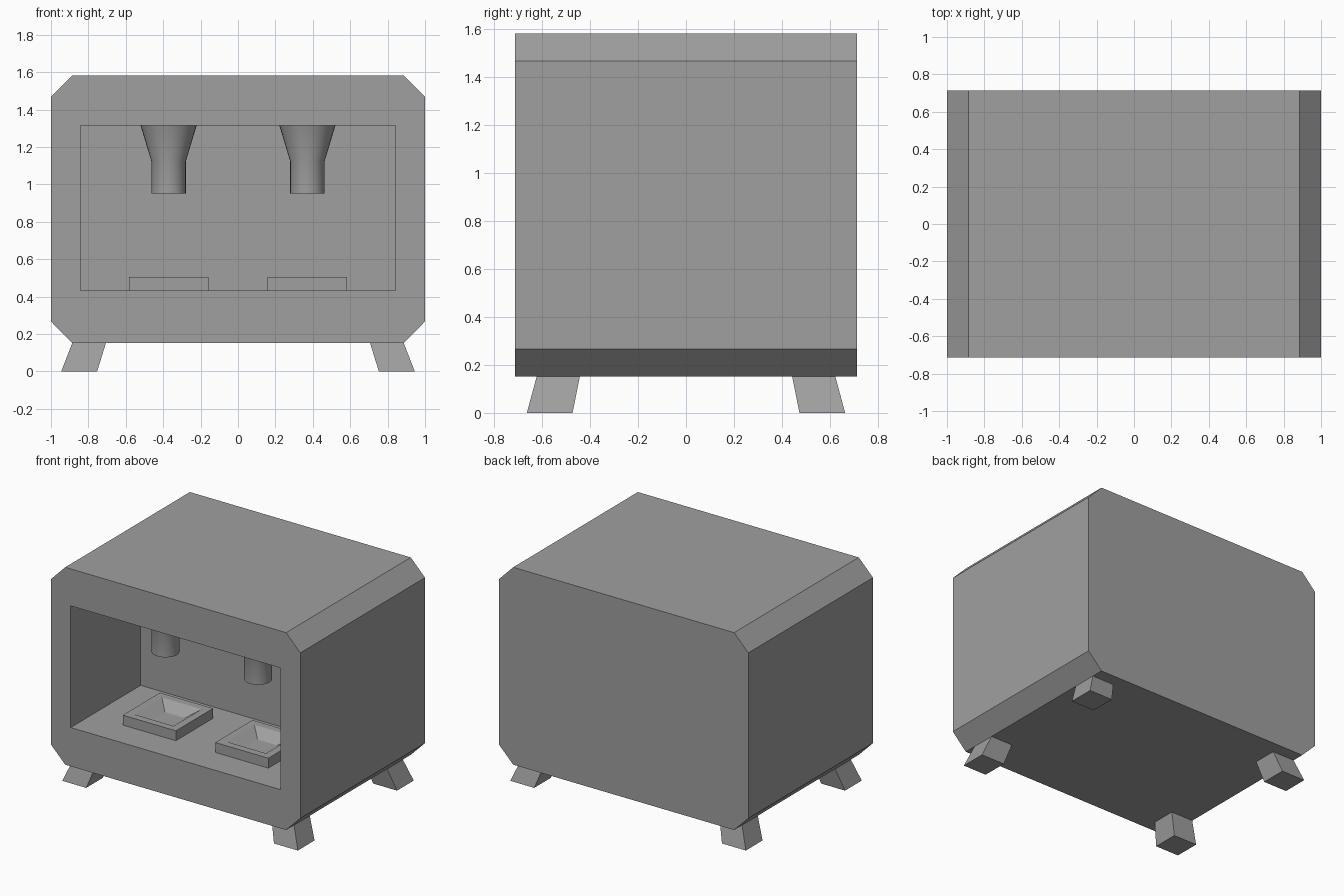
import bpy, bmesh, math

default = bpy.data.objects.get("Cube")
if default:
    bpy.data.objects.remove(default, do_unlink=True)

grey = bpy.data.materials.new("plain grey")
grey.use_nodes = True
COLOUR = (0.35, 0.35, 0.35, 1)
grey.diffuse_color = COLOUR
grey.node_tree.nodes["Principled BSDF"].inputs["Base Color"].default_value = COLOUR

HALF_DEPTH = 0.714
FLOOR, CEILING = 0.433, 1.315   # inside the display opening
BASE, TOP = 0.152, 1.583        # outer shell


def finish(name, bm):
    bmesh.ops.recalc_face_normals(bm, faces=bm.faces)
    mesh = bpy.data.meshes.new(name)
    bm.to_mesh(mesh)
    bm.free()
    mesh.materials.append(grey)
    obj = bpy.data.objects.new(name, mesh)
    bpy.context.collection.objects.link(obj)
    return obj


def loft(name, rings):
    """Solid through a list of point rings, capped at both ends."""
    bm = bmesh.new()
    loops = [[bm.verts.new(p) for p in ring] for ring in rings]
    for a, b in zip(loops, loops[1:]):
        for i in range(len(a)):
            j = (i + 1) % len(a)
            bm.faces.new((a[i], a[j], b[j], b[i]))
    bm.faces.new(loops[0])
    bm.faces.new(loops[-1])
    return finish(name, bm)


def rect(x0, x1, y0, y1, z):
    return [(x0, y0, z), (x1, y0, z), (x1, y1, z), (x0, y1, z)]


def select_only(obj):
    bpy.ops.object.select_all(action='DESELECT')
    obj.select_set(True)
    bpy.context.view_layer.objects.active = obj


# Chamfered shell, hollowed from the front
right_half = [(0.886, BASE), (1, 0.267), (1, 1.467), (0.886, TOP)]
outline = right_half + [(-x, z) for x, z in reversed(right_half)]
shell = loft("shell", [[(x, y, z) for x, z in outline] for y in (-HALF_DEPTH, HALF_DEPTH)])
cutter = loft("opening_cutter", [rect(-0.842, 0.842, -1, 0.087, z) for z in (FLOOR, CEILING)])
cutter.hide_render = True
cut = shell.modifiers.new("opening", 'BOOLEAN')
cut.operation = 'DIFFERENCE'
cut.solver = 'EXACT'
cut.object = cutter
select_only(shell)
bpy.ops.object.modifier_apply(modifier=cut.name)
bpy.data.objects.remove(cutter, do_unlink=True)

for side, sx in (("left", 1), ("right", -1)):
    # Square tray with a tapered well
    cx, cy, rim = sx * 0.371, -0.273, 0.505
    steps = [(0.213, FLOOR), (0.213, rim), (0.16, rim), (0.08, rim - 0.055)]
    loft(side + "_tray", [rect(cx - h, cx + h, cy - h, cy + h, z) for h, z in steps])

    # Round nozzle flaring up into the ceiling
    cy = -0.3
    turns = [math.tau * i / 32 for i in range(32)]
    nozzle = loft(side + "_nozzle", [
        [(cx + r * math.cos(t), cy + r * math.sin(t), z) for t in turns]
        for r, z in ((0.092, 0.952), (0.092, 1.123), (0.15, CEILING))])
    select_only(nozzle)
    bpy.ops.object.shade_smooth_by_angle(angle=math.radians(40))

    # Splayed, tapered feet
    for end, sy in (("front", -1), ("back", 1)):
        loft(f"{end}_{side}_foot", [
            rect(sx * 0.753, sx * 0.945, sy * 0.473, sy * 0.664, 0),
            rect(sx * 0.706, sx * 0.886, sy * 0.443, sy * 0.623, BASE)])
